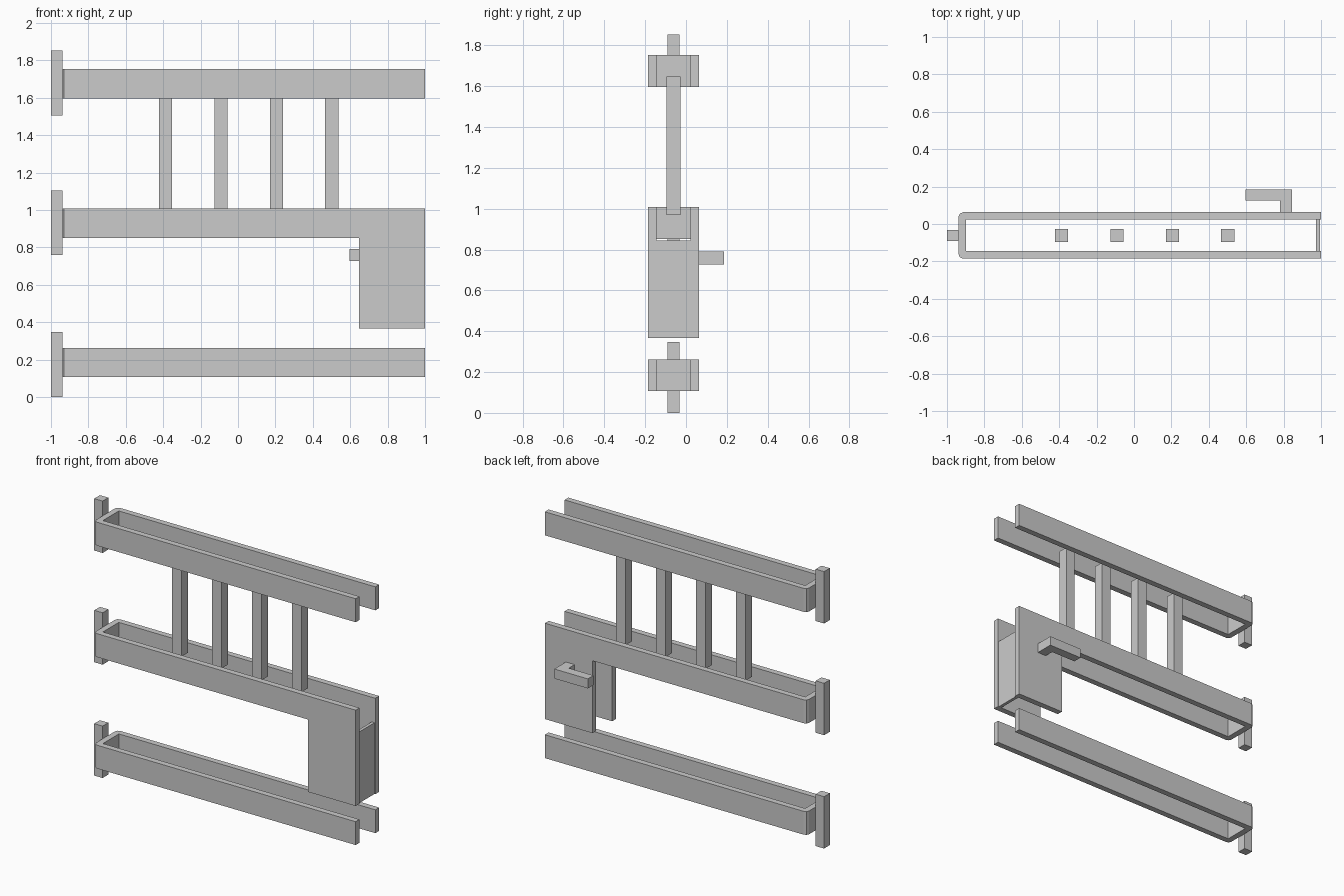
import bpy, bmesh, math

if "Cube" in bpy.data.objects:
    bpy.data.objects.remove(bpy.data.objects["Cube"])

Y_FRONT, Y_BACK, WALL = -0.185, 0.063, 0.04
X_LEFT, X_RIGHT = -0.938, 1.0
Y_MID = (Y_FRONT + Y_BACK) / 2


def prism(name, outline, z0, z1):
    """Extrude a closed xy outline from z0 to z1."""
    bm = bmesh.new()
    face = bm.faces.new([bm.verts.new((x, y, z0)) for x, y in outline])
    top = bmesh.ops.extrude_face_region(bm, geom=[face])
    verts = [g for g in top["geom"] if isinstance(g, bmesh.types.BMVert)]
    bmesh.ops.translate(bm, verts=verts, vec=(0, 0, z1 - z0))
    bmesh.ops.recalc_face_normals(bm, faces=bm.faces)
    mesh = bpy.data.meshes.new(name)
    bm.to_mesh(mesh)
    bm.free()
    obj = bpy.data.objects.new(name, mesh)
    bpy.context.collection.objects.link(obj)
    return obj


def box(name, x0, x1, y0, y1, z0, z1):
    return prism(name, [(x0, y0), (x1, y0), (x1, y1), (x0, y1)], z0, z1)


def rail(name, z0, z1):
    """U-shaped channel: closed, rounded left end and open right end."""
    r = 0.024
    outline = [(X_RIGHT, Y_BACK)]
    for cy, start in ((Y_BACK - r, 90), (Y_FRONT + r, 180)):
        for k in range(3):
            a = math.radians(start + 45 * k)
            outline.append((X_LEFT + r + r * math.cos(a), cy + r * math.sin(a)))
    outline += [(X_RIGHT, Y_FRONT), (X_RIGHT, Y_FRONT + WALL),
                (X_LEFT + WALL, Y_FRONT + WALL),
                (X_LEFT + WALL, Y_BACK - WALL), (X_RIGHT, Y_BACK - WALL)]
    return prism(name, outline, z0, z1)


# Plain rails
rail("bottom_rail", 0.106, 0.262)
rail("top_rail", 1.596, 1.753)

# Middle rail with deep side panels at its right end
middle = rail("middle_rail", 0.367, 1.008)
cutter = box("panel_cutter", -1.2, 0.648, -0.4, 0.4, 0.2, 0.851)
cutter.hide_render = True
cut = middle.modifiers.new("panel_cut", "BOOLEAN")
cut.operation, cut.solver, cut.object = "DIFFERENCE", "EXACT", cutter
bpy.context.view_layer.objects.active = middle
bpy.ops.object.modifier_apply(modifier=cut.name)
bpy.data.objects.remove(cutter)

# Plate closing the end between the side panels
box("end_plate", 0.973, 0.994, Y_FRONT + WALL, Y_BACK - WALL, 0.367, 0.843)

# Hinge posts on the left end of each rail
for level, z0 in zip(("bottom", "middle", "top"), (0.0, 0.758, 1.505)):
    box(level + "_hinge_post", -1.0, X_LEFT, Y_MID - 0.03, Y_MID + 0.03,
        z0, z0 + 0.347)

# Upright bars between the middle and top rails
for i in range(4):
    x = -0.387 + 0.296 * i
    box(f"upright_bar_{i + 1}", x - 0.035, x + 0.035,
        Y_MID - 0.034, Y_MID + 0.034, 0.97, 1.647)

# L-shaped latch handle on the back
prism("latch_handle", [(0.78, Y_BACK), (0.845, Y_BACK), (0.845, 0.185),
                       (0.597, 0.185), (0.597, 0.125), (0.78, 0.125)],
      0.726, 0.79)
